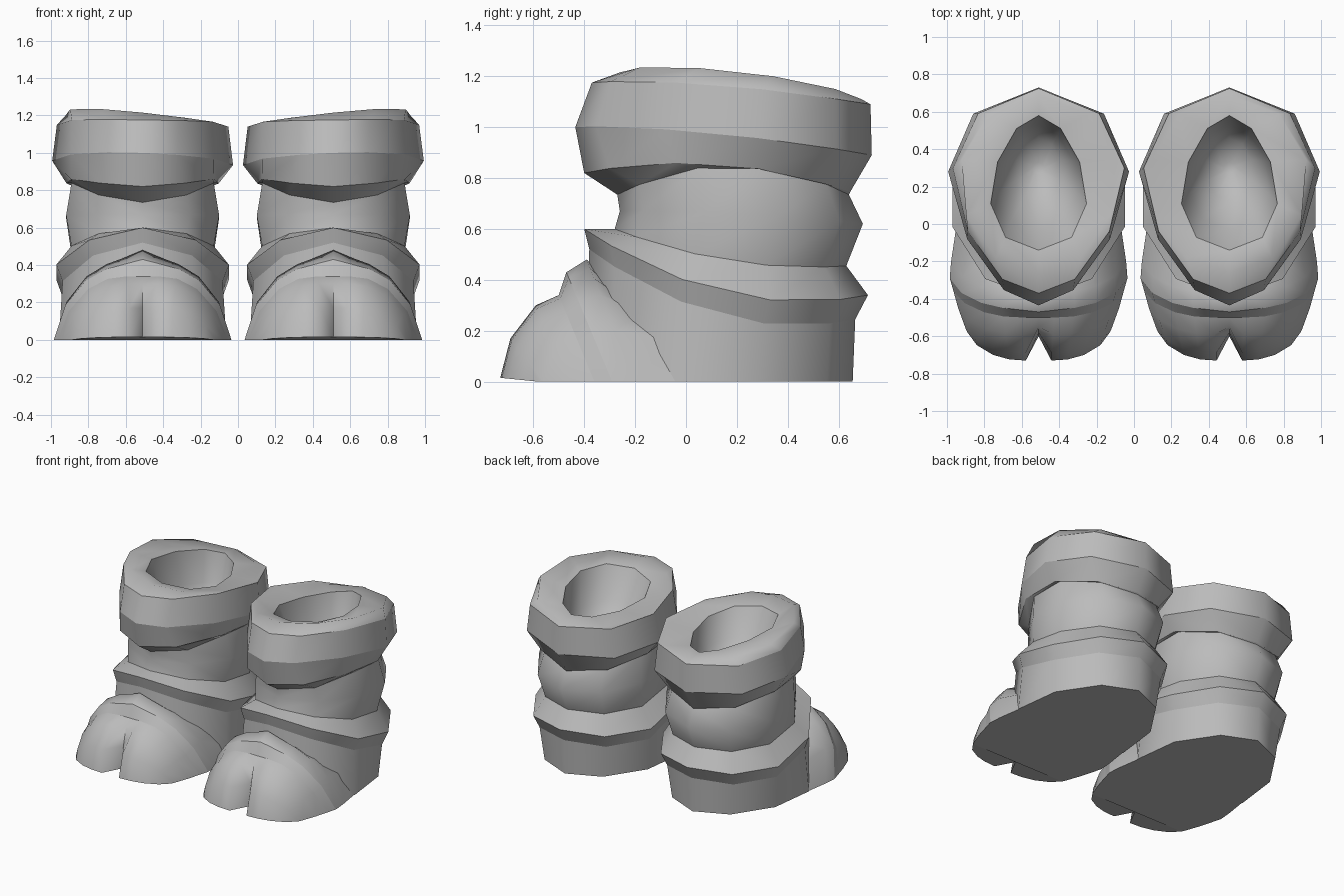
import bpy
import bmesh
from math import sin, cos, pi

if "Cube" in bpy.data.objects:
    bpy.data.objects.remove(bpy.data.objects["Cube"])

SIDES = 10
CX = 0.51

grey = bpy.data.materials.new("plain_grey")
grey.use_nodes = True
colour = (0.5, 0.5, 0.5, 1)
grey.diffuse_color = colour
grey.node_tree.nodes["Principled BSDF"].inputs["Base Color"].default_value = colour


def ring(front, back, width, z_front, z_side, z_back, tilt=0.0, taper=0.0, belly=0.0):
    """Tilted egg shape: taper narrows the front, belly brings the flanks forward."""
    pts = []
    for k in range(SIDES):
        s, c = sin(2 * pi * k / SIDES), cos(2 * pi * k / SIDES)
        z = z_side + (z_front - z_back) / 2 * c
        z += ((z_front + z_back) / 2 - z_side) * c * c + tilt * s
        x = width * s * (1 - taper * c)
        y = (front + back) / 2 - (back - front) / 2 * c - belly * abs(s)
        pts.append((x, y, z))
    return pts


def loft(name, rows, closed=True, sharp=(), cap=None, crease_column=None):
    """Skin the rows, once for each boot, with creases along the sharp rows."""
    for side, label in ((1, "left"), (-1, "right")):
        bm = bmesh.new()
        grid = [[bm.verts.new((side * (CX + x), y, z)) for x, y, z in r] for r in rows]
        n = len(grid[0])
        for a, b in zip(grid, grid[1:]):
            for k in range(n if closed else n - 1):
                j = (k + 1) % n
                bm.faces.new((a[k], a[j], b[j], b[k]))
            if not closed:
                bm.faces.new((a[0], b[0], b[-1], a[-1]))
        if cap is not None:
            bm.faces.new(grid[cap])
        bmesh.ops.recalc_face_normals(bm, faces=bm.faces)
        for f in bm.faces:
            f.smooth = True
        # open shells can come out reversed, so check one outer wall face
        f = next(f for f in bm.faces if grid[0][1] in f.verts and grid[1][1] in f.verts)
        middle = f.calc_center_median()
        if (middle.x - side * CX) * f.normal.x + (middle.y - 0.1) * f.normal.y < 0:
            bmesh.ops.reverse_faces(bm, faces=bm.faces)
        crease = [grid[i] for i in sharp]
        if crease_column is not None:
            crease.append([r[crease_column] for r in grid[4:]])
        if not closed:
            crease += [[r[0] for r in grid], [r[-1] for r in grid]]
        for line in crease:
            line = set(line)
            for e in bm.edges:
                if e.verts[0] in line and e.verts[1] in line:
                    e.smooth = False
        mesh = bpy.data.meshes.new(label + "_" + name)
        bm.to_mesh(mesh)
        bm.free()
        mesh.materials.append(grey)
        bpy.context.collection.objects.link(bpy.data.objects.new(mesh.name, mesh))


# Rings shared by neighbouring parts
roll_bottom = ring(-0.38, 0.665, 0.45, 0.52, 0.26, 0.245)
roll_top = ring(-0.28, 0.63, 0.40, 0.60, 0.475, 0.455)
shaft_top = ring(-0.27, 0.64, 0.40, 0.735, 0.85, 0.735)

# Heel and sole
loft("heel", [ring(-0.40, 0.655, 0.45, 0, 0, 0, taper=-0.15), roll_bottom], sharp=(0,), cap=0)

# Ankle roll
loft("ankle_roll", [roll_bottom, ring(-0.40, 0.715, 0.485, 0.60, 0.35, 0.34), roll_top],
     sharp=(1,))

# Shaft
loft("shaft", [roll_top, ring(-0.26, 0.695, 0.43, 0.67, 0.66, 0.62), shaft_top])

# Thick egg-shaped cuff, folding over into the hollow opening
loft("cuff", [
    shaft_top,
    ring(-0.40, 0.645, 0.415, 0.82, 0.855, 0.745, taper=0.1),
    ring(-0.435, 0.73, 0.455, 1.0, 0.965, 0.89, 0.012, taper=0.38, belly=0.05),
    ring(-0.37, 0.725, 0.44, 1.175, 1.16, 1.09, 0.005, taper=0.31, belly=0.05),
    ring(-0.26, 0.69, 0.42, 1.215, 1.18, 1.11, 0.04, taper=0.1, belly=0.02),
    ring(-0.14, 0.58, 0.25, 1.18, 1.15, 1.12, 0.03, taper=-0.25),
    ring(-0.03, 0.53, 0.21, 0.98, 0.94, 0.92, taper=-0.2),
    ring(0.12, 0.46, 0.12, 0.82, 0.80, 0.80),
    ring(0.27, 0.33, 0.03, 0.75, 0.75, 0.75),
], sharp=(1, 2, 3, 5), cap=8)

# Cloven toe: arches from inside the heel to the tip, grooved in the middle column
half = [(1, 0), (0.87, 0.45), (0.64, 0.8), (0.41, 0.96), (0.18, 1)]
arch = [(-x, z) for x, z in half] + [(0, 1)] + [(x, z) for x, z in reversed(half)]
# base y, top y, half width, height, groove depth, slope of the arch shoulders
sections = [
    (0.12, -0.30, 0.42, 0.38, 0, 0.5),
    (-0.20, -0.39, 0.468, 0.48, 0, 0.5),
    (-0.29, -0.47, 0.475, 0.43, 0, 0.35),
    (-0.36, -0.50, 0.455, 0.34, 0, 0),
    (-0.45, -0.59, 0.43, 0.30, 0.04, 0),
    (-0.56, -0.69, 0.39, 0.17, 0.11, 0),
    (-0.58, -0.73, 0.38, 0.015, 0.13, 0),
]
rows = []
for base, top, width, height, groove, slope in sections:
    row = []
    for sx, sz in arch:
        rise = sz * (1 - slope * abs(sx) * (1 - abs(sx)))
        y = base + (top - base) * rise + (groove if sx == 0 else 0)
        row.append((width * sx, y, height * rise))
    rows.append(row)
loft("toe", rows, closed=False, sharp=(2, 3, 6), cap=6, crease_column=5)
